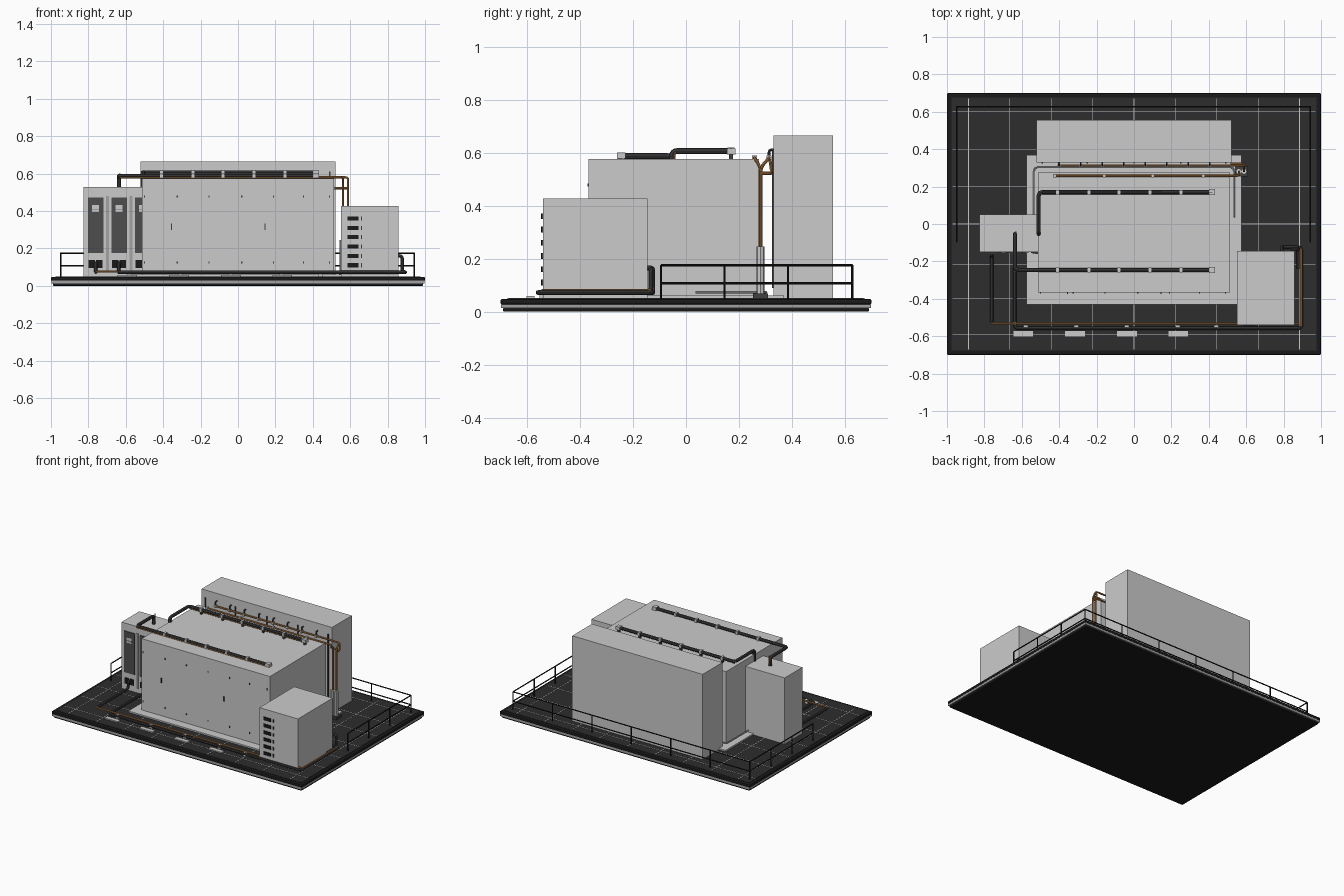
import bpy, bmesh, math
from mathutils import Vector


def material(name, rgb):
    m = bpy.data.materials.new(name)
    m.diffuse_color = (*rgb, 1)
    return m


LIGHT = material("light_grey_paint", (0.60, 0.60, 0.60))
MID = material("mid_grey_metal", (0.36, 0.36, 0.36))
DECK = material("deck_charcoal", (0.026, 0.026, 0.026))
RIM = material("rim_black", (0.010, 0.010, 0.010))
PANEL = material("panel_dark_grey", (0.075, 0.075, 0.075))
PIPE = material("pipe_dark_grey", (0.05, 0.05, 0.052))
COPPER = material("copper", (0.45, 0.20, 0.06))


def boxes(name, mat, specs, bevel=0.0):
    """One object made of boxes given as (x0, x1, y0, y1, z0, z1)."""
    bm = bmesh.new()
    for x0, x1, y0, y1, z0, z1 in specs:
        vs = bmesh.ops.create_cube(bm, size=1)["verts"]
        for v in vs:
            v.co = Vector(((x0 + x1) / 2 + v.co.x * (x1 - x0),
                           (y0 + y1) / 2 + v.co.y * (y1 - y0),
                           (z0 + z1) / 2 + v.co.z * (z1 - z0)))
    if bevel:
        bmesh.ops.bevel(bm, geom=bm.edges[:], offset=bevel, segments=2,
                        profile=0.5, affect='EDGES')
    me = bpy.data.meshes.new(name)
    bm.to_mesh(me)
    bm.free()
    me.materials.append(mat)
    ob = bpy.data.objects.new(name, me)
    bpy.context.collection.objects.link(ob)
    return ob


def tubes(name, mat, r, paths, fillet=0.022):
    """Round pipes along corner points, with rounded elbows."""
    cu = bpy.data.curves.new(name, 'CURVE')
    cu.dimensions = '3D'
    cu.bevel_depth = r
    cu.bevel_resolution = 2
    cu.use_fill_caps = True
    for path in paths:
        p = [Vector(c) for c in path]
        pts = [p[0]]
        for a, b, c in zip(p, p[1:], p[2:]):
            da, dc = a - b, c - b
            f = min(fillet, da.length * 0.45, dc.length * 0.45)
            s, e = b + da.normalized() * f, b + dc.normalized() * f
            for i in range(5):
                t = i / 4
                pts.append(s * (1 - t) ** 2 + b * 2 * t * (1 - t) + e * t * t)
        pts.append(p[-1])
        sp = cu.splines.new('POLY')
        sp.points.add(len(pts) - 1)
        for q, co in zip(sp.points, pts):
            q.co = (*co, 1)
    ob = bpy.data.objects.new(name, cu)
    bpy.context.collection.objects.link(ob)
    bpy.ops.object.select_all(action='DESELECT')
    ob.select_set(True)
    bpy.context.view_layer.objects.active = ob
    bpy.ops.object.convert(target='MESH')
    ob = bpy.context.object
    ob.data.materials.clear()
    ob.data.materials.append(mat)
    bpy.ops.object.shade_smooth_by_angle(angle=math.radians(40))
    return ob


# Skid platform: black layers with a grey band round the edge
boxes("platform_bottom", RIM, [(-0.99, 0.99, -0.69, 0.69, 0, 0.014)], 0.004)
boxes("platform_band", MID, [(-0.997, 0.997, -0.697, 0.697, 0.013, 0.028)])
boxes("platform_rim", RIM, [(-1, 1, -0.7, 0.7, 0.026, 0.048)], 0.007)
boxes("deck", DECK, [(-0.975, 0.975, -0.675, 0.675, 0.04, 0.050)])

# Thin light joints between deck plates
xs = [i * 0.2213 for i in range(-4, 5)]
ys = [-0.59, -0.4, -0.215, 0.0, 0.2, 0.4, 0.6]
boxes("deck_joints", LIGHT,
      [(x - 0.0018, x + 0.0018, -0.67, 0.67, 0.045, 0.051) for x in xs] +
      [(-0.97, 0.97, y - 0.0018, y + 0.0018, 0.045, 0.051) for y in ys])

# Main enclosure on its plinth, with fasteners and door handles
boxes("plinth", LIGHT, [(-0.575, 0.575, -0.43, 0.37, 0.05, 0.060)])
boxes("main_enclosure", LIGHT, [(-0.512, 0.512, -0.367, 0.275, 0.055, 0.575)])
boxes("enclosure_fasteners", PIPE,
      [(x - 0.003, x + 0.003, -0.371, -0.36, z - 0.006, z + 0.006)
       for x in (-0.5, -0.325, -0.155, 0.02, 0.19, 0.35, 0.49) for z in (0.125, 0.478)])
boxes("enclosure_handles", PIPE, [(x - 0.003, x + 0.003, -0.373, -0.36, 0.298, 0.332)
                                  for x in (-0.355, 0.145)])

# Tall rear block and its front seam strips
boxes("rear_block", LIGHT, [(-0.522, 0.52, 0.33, 0.555, 0.05, 0.665)])
boxes("rear_block_strips", PIPE, [(x - 0.004, x + 0.004, 0.324, 0.335, 0.09, 0.61)
                                  for x in (-0.49, -0.25, 0, 0.25, 0.49)])

# Low conduit round the back of the enclosure
tubes("rear_conduit", LIGHT, 0.004,
      [[(-0.535, -0.16, 0.073), (-0.535, 0.303, 0.073), (0.535, 0.303, 0.073), (0.535, 0.035, 0.073)]])

# Left cabinets: three doors with screens and vents
boxes("left_cabinet", LIGHT, [(-0.825, -0.505, -0.15, 0.052, 0.05, 0.528)])
doors = [-0.802, -0.677, -0.552]
boxes("door_panels", PANEL, [(x, x + 0.084, -0.156, -0.148, 0.176, 0.473) for x in doors])
boxes("door_screens", LIGHT, [(x + 0.022, x + 0.06, -0.158, -0.15, 0.395, 0.433) for x in doors])
boxes("door_screen_bars", MID, [(x + 0.022, x + 0.06, -0.160, -0.15, 0.405, 0.412) for x in doors])
boxes("door_vents", RIM, [(x + 0.004 + k * 0.04, x + 0.038 + k * 0.04, -0.155, -0.148, 0.095, 0.137)
                          for x in doors for k in (0, 1)])
boxes("door_seams", MID, [(x - 0.028, x - 0.013, -0.154, -0.148, 0.08, 0.48) for x in doors[1:]])

# Right cabinet with a column of vents
boxes("right_cabinet", LIGHT, [(0.55, 0.857, -0.54, -0.145, 0.05, 0.427)])
vent_z = [0.11 + 0.05 * i for i in range(6)]
boxes("cabinet_vents", RIM, [(0.585, 0.643, -0.547, -0.535, z - 0.011, z + 0.011) for z in vent_z])
boxes("cabinet_latches", PIPE, [(0.657, 0.664, -0.545, -0.535, z - 0.011, z + 0.011) for z in vent_z])

# Dark roof ducts, ending over the left cabinets
tubes("roof_ducts", PIPE, 0.011, [
    [(0.42, 0.17, 0.606), (-0.51, 0.17, 0.606), (-0.51, -0.053, 0.606), (-0.51, -0.053, 0.525)],
    [(0.42, -0.245, 0.587), (-0.637, -0.245, 0.587), (-0.637, -0.053, 0.587), (-0.637, -0.053, 0.525)]])
# Copper trace lines under the ducts
tubes("duct_trace_lines", COPPER, 0.004, [
    [(0.42, 0.165, 0.594), (-0.505, 0.165, 0.594)],
    [(0.42, -0.253, 0.579), (-0.637, -0.253, 0.579)],
    [(-0.632, -0.043, 0.60), (-0.632, -0.043, 0.525)],
    [(-0.502, -0.043, 0.60), (-0.502, -0.043, 0.525)]])
clamp_x = (-0.41, -0.24, -0.08, 0.085, 0.25)
boxes("duct_clamps", LIGHT,
      [(x - 0.008, x + 0.008, y - 0.013, y + 0.013, z - 0.011, z + 0.0125)
       for x in clamp_x for y, z in ((0.17, 0.606), (-0.245, 0.587))])
boxes("duct_supports", PIPE, [(x - 0.006, x + 0.006, 0.162, 0.178, 0.57, 0.6)
                              for x in clamp_x + (0.415,)])
boxes("duct_end_caps", LIGHT, [(0.4, 0.432, y - 0.016, y + 0.016, z - 0.010, z + 0.013)
                               for y, z in ((0.17, 0.603), (-0.245, 0.587))])

# Copper manifolds between enclosure and rear block
tubes("copper_manifolds", COPPER, 0.006, [
    [(-0.41, 0.313, 0.58), (0.588, 0.313, 0.58), (0.588, 0.283, 0.545), (0.588, 0.283, 0.22)],
    [(-0.43, 0.258, 0.58), (0.562, 0.258, 0.58), (0.562, 0.28, 0.545), (0.562, 0.28, 0.22)],
    [(0.588, 0.283, 0.522), (0.588, 0.322, 0.522), (0.515, 0.322, 0.522)],
    [(0.588, 0.316, 0.575), (0.588, 0.322, 0.54), (0.588, 0.322, 0.525)]], 0.016)
stub_x = [-0.40 + 0.115 * i for i in range(8)]
tubes("manifold_stubs", PIPE, 0.005,
      [[(x, 0.313, 0.575), (x, 0.313, 0.61), (x, 0.335, 0.61)] for x in stub_x], 0.01)
boxes("manifold_clamps", LIGHT,
      [(x - 0.007, x + 0.007, 0.249, 0.267, 0.571, 0.589) for x in (-0.425, -0.16, 0.1, 0.37)] +
      [(x - 0.006, x + 0.006, 0.304, 0.322, 0.571, 0.589) for x in stub_x])

# Grey risers at the foot of the copper pipes
tubes("riser_sleeves", LIGHT, 0.016, [[(x, 0.281, 0.055), (x, 0.281, 0.245)] for x in (0.56, 0.588)])
boxes("riser_feet", PIPE, [(0.54, 0.61, 0.253, 0.31, 0.05, 0.068)])

# Floor pipes along the front and round the right cabinet
tubes("floor_pipes", PIPE, 0.009, [
    [(-0.76, -0.145, 0.12), (-0.76, -0.168, 0.12), (-0.76, -0.168, 0.072), (-0.76, -0.525, 0.072)],
    [(-0.637, -0.145, 0.12), (-0.637, -0.168, 0.12), (-0.637, -0.168, 0.072),
     (-0.637, -0.558, 0.072), (0.895, -0.558, 0.072), (0.895, -0.125, 0.072),
     (0.79, -0.125, 0.072), (0.79, -0.125, 0.165), (0.79, -0.15, 0.165)],
    [(0.878, -0.24, 0.072), (0.878, -0.132, 0.072), (0.878, -0.132, 0.16), (0.84, -0.132, 0.16)]])
tubes("floor_copper_pipe", COPPER, 0.006,
      [[(-0.765, -0.532, 0.076), (0.89, -0.532, 0.076)],
       [(0.89, -0.545, 0.079), (0.89, -0.13, 0.079)]])
boxes("floor_pipe_clamps", LIGHT, [(x - 0.012, x + 0.012, -0.553, -0.541, 0.05, 0.078)
                                   for x in (-0.58, -0.31, -0.04, 0.235, 0.44)])
boxes("floor_pads", LIGHT, [(x - 0.053, x + 0.053, -0.602, -0.571, 0.05, 0.058)
                            for x in (-0.592, -0.315, -0.038, 0.237)])

# Guard rail on the left, back and right
loop = [(-0.948, -0.095), (-0.948, 0.627), (0.943, 0.627), (0.943, -0.095)]
posts = [(x, y) for x in (-0.948, 0.943) for y in (-0.095, 0.145, 0.385, 0.627)]
posts += [(-0.948 + 0.3152 * i, 0.627) for i in range(1, 6)]
tubes("guard_rail", RIM, 0.004,
      [[(x, y, z) for x, y in loop] for z in (0.107, 0.175)] +
      [[(x, y, 0.048), (x, y, 0.175)] for x, y in posts], 0.004)
